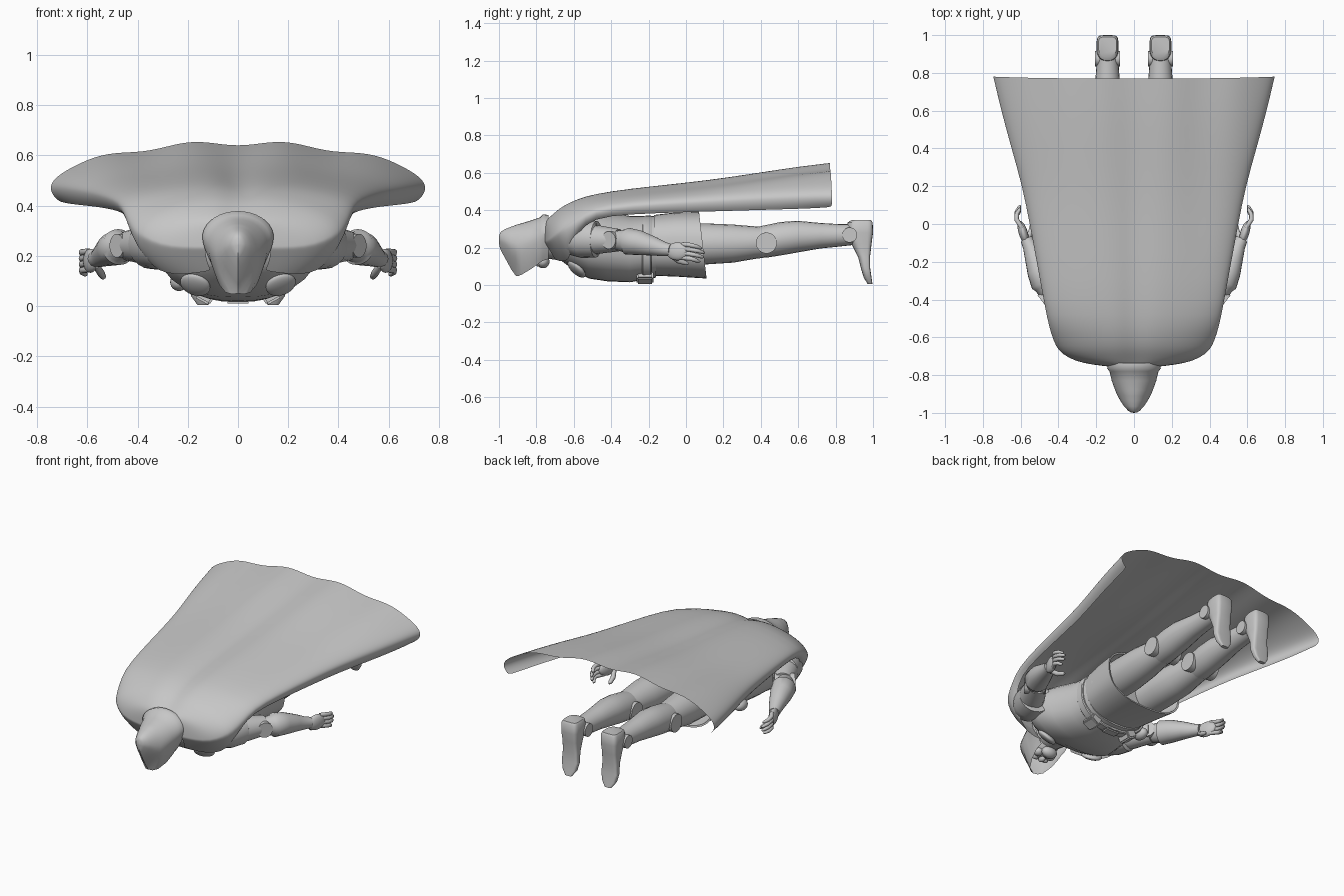
import bpy, bmesh, math
from mathutils import Vector, Matrix

if "Cube" in bpy.data.objects:
    bpy.data.objects.remove(bpy.data.objects["Cube"])

grey = bpy.data.materials.new("plain_grey")
grey.diffuse_color = (0.57, 0.57, 0.57, 1)
grey.use_nodes = True
grey.node_tree.nodes["Principled BSDF"].inputs["Base Color"].default_value = grey.diffuse_color


def make(name, bm, angle=40):
    bmesh.ops.recalc_face_normals(bm, faces=bm.faces)
    me = bpy.data.meshes.new(name)
    bm.to_mesh(me)
    bm.free()
    me.materials.append(grey)
    for p in me.polygons:
        p.use_smooth = True
    me.set_sharp_from_angle(angle=math.radians(angle))
    ob = bpy.data.objects.new(name, me)
    bpy.context.collection.objects.link(ob)
    return ob


def loft(name, rings, closed=True, caps=True, angle=40):
    bm = bmesh.new()
    vs = [[bm.verts.new(p) for p in r] for r in rings]
    n = len(rings[0])
    for a, b in zip(vs, vs[1:]):
        for i in range(n if closed else n - 1):
            j = (i + 1) % n
            bm.faces.new((a[i], a[j], b[j], b[i]))
    if caps:
        bm.faces.new(vs[0])
        bm.faces.new(vs[-1])
    return make(name, bm, angle)


def spow(v, p):
    return math.copysign(abs(v) ** p, v)


def body_ring(y, w, z0, z1, p=0.85, n=32, tilt=0.0):
    """Rounded ring across the body at depth y; tilt pushes the low side back."""
    out = []
    for i in range(n):
        a = math.tau * i / n
        c = spow(math.cos(a), p)
        out.append((w * spow(math.sin(a), p), y - tilt * c, (z0 + z1) / 2 + (z1 - z0) / 2 * c))
    return out


def tube(name, pts, n=20, angle=40):
    """Round limb through (x, y, z, radius) points."""
    ps = [Vector(p[:3]) for p in pts]
    rings = []
    for i, p in enumerate(ps):
        d = (ps[min(i + 1, len(ps) - 1)] - ps[max(i - 1, 0)]).normalized()
        u = d.cross(Vector((0, 0, 1))).normalized()
        v = u.cross(d)
        r = pts[i][3]
        rings.append([p + r * (u * math.cos(math.tau * k / n) + v * math.sin(math.tau * k / n)) for k in range(n)])
    return loft(name, rings, angle=angle)


def ball(name, loc, size, rot=0.0, axis='Y', pitch=0.0):
    bm = bmesh.new()
    m = (Matrix.Translation(loc) @ Matrix.Rotation(rot, 4, axis) @ Matrix.Rotation(pitch, 4, 'X')
         @ Matrix.Diagonal((*size, 1)))
    bmesh.ops.create_uvsphere(bm, u_segments=24, v_segments=14, radius=1, matrix=m)
    return make(name, bm)


def disc(name, loc, r, depth, turn=0.0):
    bm = bmesh.new()
    m = Matrix.Translation(loc) @ Matrix.Rotation(turn, 4, 'Z') @ Matrix.Rotation(math.pi / 2, 4, 'Y')
    bmesh.ops.create_cone(bm, cap_ends=True, segments=28, radius1=r, radius2=r, depth=depth, matrix=m)
    return make(name, bm)


def box(name, loc, size, rot=0.0):
    bm = bmesh.new()
    m = Matrix.Translation(loc) @ Matrix.Rotation(rot, 4, 'Y') @ Matrix.Diagonal((*size, 1))
    bmesh.ops.create_cube(bm, size=1, matrix=m)
    bmesh.ops.bevel(bm, geom=bm.edges[:], offset=0.008, segments=2, affect='EDGES')
    return make(name, bm)


# cape: open arches swept from the neck to the trailing hem
# (y, half width, top, side height, lower edge, sweep angle)
cape = [(-.755, .13, .355, .23, .14, 125), (-.745, .22, .36, .23, .13, 125), (-.727, .31, .375, .24, .125, 125),
        (-.69, .38, .405, .27, .14, 122), (-.65, .415, .435, .29, .19, 118), (-.58, .44, .465, .335, .28, 112),
        (-.5, .46, .49, .395, .36, 108), (-.3, .497, .52, .42, .38, 106), (0, .552, .55, .437, .39, 106),
        (.2, .592, .575, .447, .396, 106), (.4, .65, .605, .458, .402, 106), (.6, .705, .635, .465, .408, 106),
        (.77, .745, .655, .47, .415, 108)]
rows = []
for y, w, zt, zc, zb, sweep in cape:
    row = []
    amax = math.radians(sweep)
    k = max(0.0, min(1.0, (y + 0.7) / 1.4))
    front = max(0.0, min(1.0, (-.6 - y) / .1))
    for i in range(65):
        a = amax * (i / 32 - 1)
        x, c = w * math.sin(a), math.cos(a)
        z = zc + c * (zt - zc) if c > 0 else zc + c * (zc - zb) / -math.cos(amax)
        if c > 0:
            z += c * ((k - 1) * .018 * math.exp(-(x / .07) ** 2) - k * (.006 + .01 * math.cos(x * 17)))
        back = .6 * front * max(0.0, zc - z)   # low front edge leans back over the chest
        row.append((x, y + back + .01 * k * abs(x / .745) ** 3, z))
    rows.append(row)
ob = loft("cape", rows, closed=False, caps=False, angle=60)
sub = ob.modifiers.new("smooth", 'SUBSURF')
sub.levels = sub.render_levels = 1

# hood: teardrop arches, open underneath around the face
# (y, half width, top, low edge, opening half width)
hood = [(-.735, .14, .375, .14, .085), (-.765, .142, .378, .13, .085), (-.78, .13, .362, .12, .085),
        (-.83, .118, .345, .085, .075), (-.88, .1, .33, .055, .05), (-.9, .092, .325, .047, .025),
        (-.91, .087, .321, .05, 0), (-.935, .073, .312, .085, 0), (-.965, .053, .3, .14, 0),
        (-.99, .03, .285, .185, 0), (-.998, .015, .27, .21, 0), (-1.0, .0005, .245, .244, 0)]
rows = []
for y, w, zt, zb, g in hood:
    row = []
    zc = zt - .42 * (zt - zb)
    for i in range(33):
        t = i / 16 - 1
        s = abs(t)
        if s < .55:
            a = s / .55 * math.pi / 2
            x, z = w * math.sin(a), zc + (zt - zc) * math.cos(a)
        else:
            q = (s - .55) / .45
            x, z = w + (g - w) * q ** 1.5, zc + (zb - zc) * q
        row.append((math.copysign(x, t), y, z))
    rows.append(row)
loft("hood", rows, closed=False, caps=False, angle=60)

# head and face inside the hood
ball("head", (0, -.82, .22), (.09, .11, .105))
ball("nose", (0, -.83, .115), (.017, .028, .022))
ball("chin", (0, -.765, .125), (.05, .035, .035))
ball("mouth", (0, -.79, .11), (.035, .01, .012))
for s in (-1, 1):
    ball("cheek", (s * .045, -.81, .135), (.028, .03, .025))
    ball("brow", (s * .035, -.855, .13), (.03, .014, .02))
tube("neck", [(0, -.8, .23, .08), (0, -.66, .23, .1)])

# torso, belt and tunic skirt
loft("torso", [body_ring(*r) for r in [(-.71, .13, .17, .34), (-.66, .23, .125, .37), (-.6, .3, .08, .39),
     (-.52, .31, .035, .4), (-.42, .28, .02, .39), (-.3, .245, .015, .37), (-.16, .225, .04, .37)]])
loft("belt", [body_ring(*r) for r in [(-.235, .235, .022, .365), (-.23, .24, .018, .37),
     (-.19, .24, .02, .372), (-.185, .235, .025, .37)]])
loft("skirt", [body_ring(y, w, a, b, .8, 36, t) for y, w, a, b, t in
     [(-.17, .225, .05, .375, 0), (-.05, .245, .045, .388, .005), (.09, .265, .035, .39, .02),
      (.088, .255, .045, .38, .02), (-.02, .235, .065, .37, 0)]])
box("buckle", (0, -.21, .02), (.1, .06, .018))
for s in (-1, 1):
    box("belt_pouch", (s * .13, -.22, .045), (.07, .09, .06), s * -.5)
    ball("collar_clasp", (s * .17, -.585, .085), (.062, .06, .022), s * -.35, 'Y', -.7)
ball("side_pouch", (-.235, -.22, .095), (.035, .05, .035))

# limbs on both sides
for s in (-1, 1):
    L = s * .14
    tube("thigh", [(L * .95, -.1, .215, .105), (L * .95, .1, .22, .11), (L, .25, .222, .102),
                   (L, .36, .227, .088), (L, .44, .23, .08)])
    tube("shin", [(L, .36, .228, .075), (L, .42, .232, .086), (L, .52, .25, .088), (L, .6, .26, .084),
                  (L, .72, .264, .068), (L, .82, .266, .06), (L, .89, .27, .056)])
    disc("knee_disc", (L, .43, .225), .056, .19)
    disc("ankle_disc", (L, .875, .268), .04, .132)
    foot = [(.347, .885, .99, .048), (.335, .865, .998, .056), (.28, .855, 1.0, .058), (.22, .885, .992, .052),
            (.15, .92, .984, .052), (.09, .935, .985, .057), (.04, .95, .992, .047), (.005, .972, .997, .022)]
    rings = []
    for z, a, b, w in foot:
        ring = []
        for i in range(24):
            c, d = math.cos(math.tau * i / 24), math.sin(math.tau * i / 24)
            p = .4 if d > 0 else .85   # flat sole, rounded instep
            ring.append((L + w * spow(c, p), (a + b) / 2 + (b - a) / 2 * spow(d, p), z))
        rings.append(ring)
    loft("foot", rings)

    tube("shoulder_pad", [(s * .27, -.645, .24, .05), (s * .29, -.625, .245, .085), (s * .315, -.56, .248, .103),
                          (s * .345, -.48, .245, .098), (s * .345, -.475, .245, .07)])
    tube("upper_arm", [(s * .33, -.55, .245, .08), (s * .38, -.46, .243, .075), (s * .435, -.36, .24, .06)])
    disc("elbow_disc", (s * .435, -.378, .24), .047, .12, s * -.65)
    tube("forearm", [(s * .44, -.375, .24, .05), (s * .468, -.325, .236, .062), (s * .474, -.315, .235, .072),
                     (s * .5, -.25, .226, .066), (s * .53, -.17, .207, .05),
                     (s * .552, -.115, .192, .038), (s * .57, -.08, .187, .032)])
    # hand: palm, four fingers and a thumb
    ball("palm", (s * .587, -.045, .18), (.024, .065, .048), s * -.3, 'Z')
    for i in range(4):
        z = .218 - i * .024
        e = (.085, .1, .095, .075)[i]
        tube("finger", [(s * .594, -.02, z, .012), (s * .622, .025, z - .004, .0125),
                        (s * .62, e * .65, z - .012, .0115), (s * .607, e - .01, z - .02, .009),
                        (s * .603, e, z - .022, .004)], 10, 60)
    tube("thumb", [(s * .565, -.08, .16, .014), (s * .545, -.04, .13, .015), (s * .537, 0, .117, .012),
                   (s * .535, .012, .113, .005)], 10, 60)
